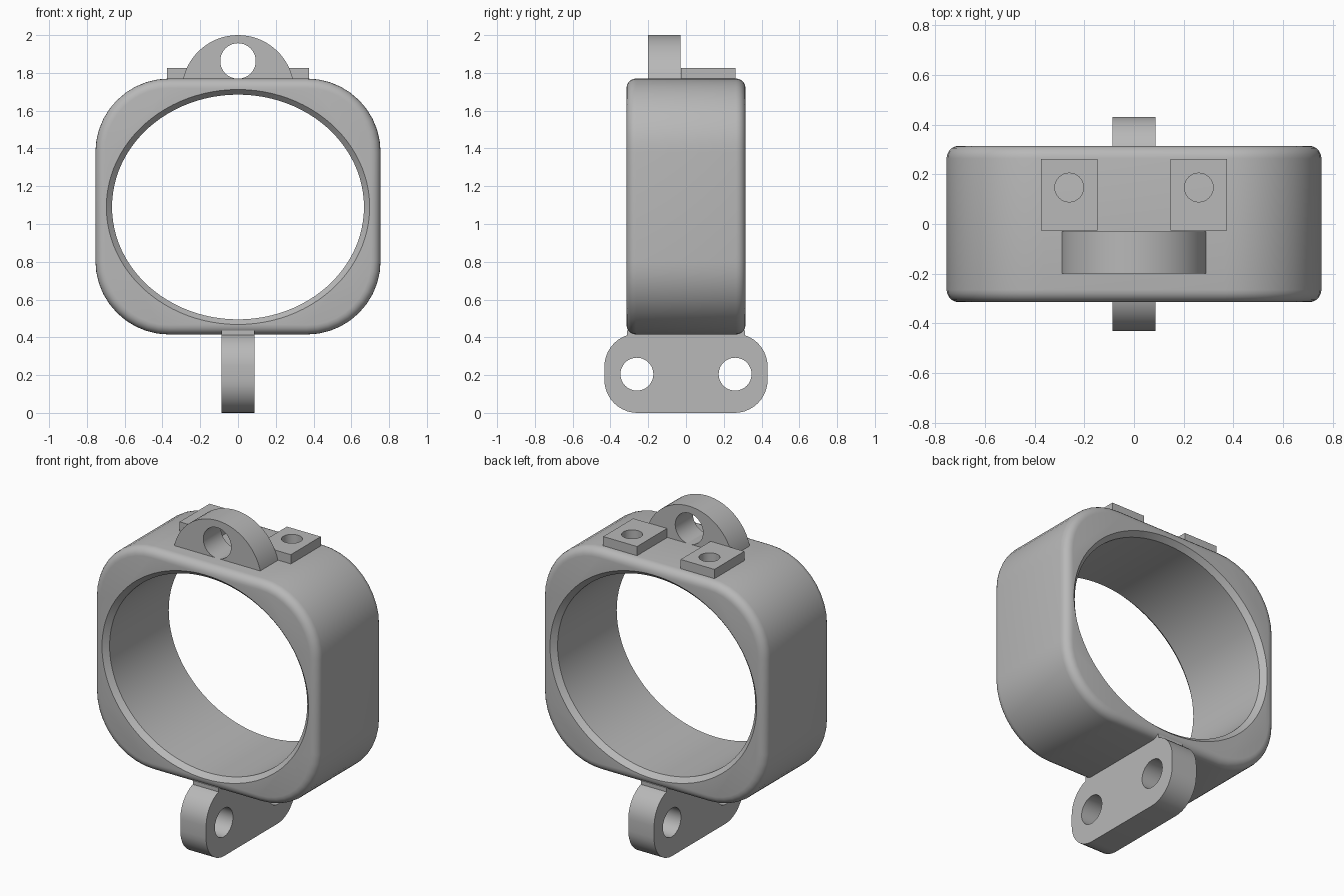
import bpy, bmesh
from math import sin, cos, pi, radians
from mathutils import Vector

cube = bpy.data.objects.get("Cube")
if cube:
    bpy.data.objects.remove(cube, do_unlink=True)

grey = bpy.data.materials.new("plain grey")
grey.use_nodes = True
grey.diffuse_color = (0.48, 0.48, 0.48, 1)
grey.node_tree.nodes["Principled BSDF"].inputs["Base Color"].default_value = grey.diffuse_color

# Maps a profile point (u, v) at depth w into space, by extrusion axis
AXES = {
    "x": lambda u, v, w: Vector((w, u, v)),
    "y": lambda u, v, w: Vector((u, w, v)),
    "z": lambda u, v, w: Vector((u, v, w)),
}


def arc(cu, cv, ru, rv, start, end, steps):
    """Points along an elliptical arc, angles in degrees."""
    angles = [radians(start + (end - start) * i / steps) for i in range(steps + 1)]
    return [(cu + ru * cos(a), cv + rv * sin(a)) for a in angles]


def ellipse(cu, cv, ru, rv, steps=48):
    return arc(cu, cv, ru, rv, 0, 360, steps)[:-1]


def rounded_rect(half_u, low, high, r, steps=10):
    """Rounded rectangle, centred on u = 0."""
    points = []
    for i, (su, cv) in enumerate([(1, high - r), (-1, high - r), (-1, low + r), (1, low + r)]):
        points += arc(su * (half_u - r), cv, r, r, 90 * i, 90 * i + 90, steps)
    return points


def loft(name, sections, axis, rim=0):
    """Solid through (profile, depth) sections; rim rounds the end edges."""
    bm = bmesh.new()
    rings = [[bm.verts.new(AXES[axis](u, v, w)) for u, v in profile] for profile, w in sections]
    caps = [bm.faces.new(rings[0]), bm.faces.new(rings[-1])]
    n = len(rings[0])
    for a, b in zip(rings, rings[1:]):
        for i in range(n):
            j = (i + 1) % n
            bm.faces.new((a[i], a[j], b[j], b[i]))
    bmesh.ops.recalc_face_normals(bm, faces=bm.faces[:])
    if rim:
        edges = [e for f in caps for e in f.edges]
        bmesh.ops.bevel(bm, geom=edges, offset=rim, segments=5, profile=0.5, affect="EDGES")
    mesh = bpy.data.meshes.new(name)
    bm.to_mesh(mesh)
    bm.free()
    mesh.materials.append(grey)
    obj = bpy.data.objects.new(name, mesh)
    bpy.context.collection.objects.link(obj)
    return obj


def prism(name, profile, axis, start, end, rim=0):
    return loft(name, [(profile, start), (profile, end)], axis, rim)


def select(obj):
    bpy.ops.object.select_all(action="DESELECT")
    obj.select_set(True)
    bpy.context.view_layer.objects.active = obj


def cut(obj, cutter):
    """Subtract the cutter, then remove it."""
    cutter.hide_render = True
    mod = obj.modifiers.new("Cut", "BOOLEAN")
    mod.operation = "DIFFERENCE"
    mod.solver = "EXACT"
    mod.object = cutter
    select(obj)
    bpy.ops.object.modifier_apply(modifier=mod.name)
    bpy.data.objects.remove(cutter, do_unlink=True)


def smooth(obj):
    select(obj)
    bpy.ops.object.shade_smooth_by_angle(angle=radians(28))


# Ring housing: rounded block with an oval, chamfered bore
DEPTH, MID = 0.315, 1.09
housing = prism("ring_housing", rounded_rect(0.755, 0.415, 1.77, 0.39), "y", -DEPTH, DEPTH, rim=0.05)
bore = ellipse(0, MID, 0.667, 0.595, 96)
mouth = ellipse(0, MID, 0.697, 0.622, 96)
cut(housing, loft("bore_cutter", [
    (mouth, -DEPTH - 0.1), (mouth, -DEPTH), (bore, -DEPTH + 0.03),
    (bore, DEPTH - 0.03), (mouth, DEPTH), (mouth, DEPTH + 0.1)], "y"))
smooth(housing)

# Top lug: arched plate with one hole
lug = prism("top_lug", arc(0, 1.702, 0.298, 0.298, 11, 169, 32), "y", -0.2, -0.03)
cut(lug, prism("lug_hole_cutter", ellipse(0, 1.863, 0.094, 0.094), "y", -0.4, 0.2))
smooth(lug)

# Two mounting pads behind the top lug
for side, label in ((1, "left"), (-1, "right")):
    x_in, x_out = side * 0.147, side * 0.375
    pad = prism(label + "_mounting_pad",
                [(x_in, -0.027), (x_out, -0.027), (x_out, 0.262), (x_in, 0.262)], "z", 1.745, 1.826)
    cut(pad, prism("pad_hole_cutter", ellipse(side * 0.261, 0.147, 0.058, 0.058, 32), "z", 1.7, 1.9))
    smooth(pad)

# Bottom bracket: rounded plate with two holes, and a short neck into the housing
bracket = prism("bottom_bracket", rounded_rect(0.432, 0, 0.42, 0.175), "x", -0.087, 0.087)
for y in (-0.26, 0.26):
    cut(bracket, prism("bracket_hole_cutter", ellipse(y, 0.205, 0.087, 0.087), "x", -0.3, 0.3))
smooth(bracket)
neck = prism("bracket_neck", [(-0.312, 0.3), (0.312, 0.3), (0.312, 0.435), (-0.312, 0.435)],
             "x", -0.0865, 0.0865)
for y in (-0.26, 0.26):
    cut(neck, prism("neck_hole_cutter", ellipse(y, 0.205, 0.1, 0.1), "x", -0.3, 0.3))
